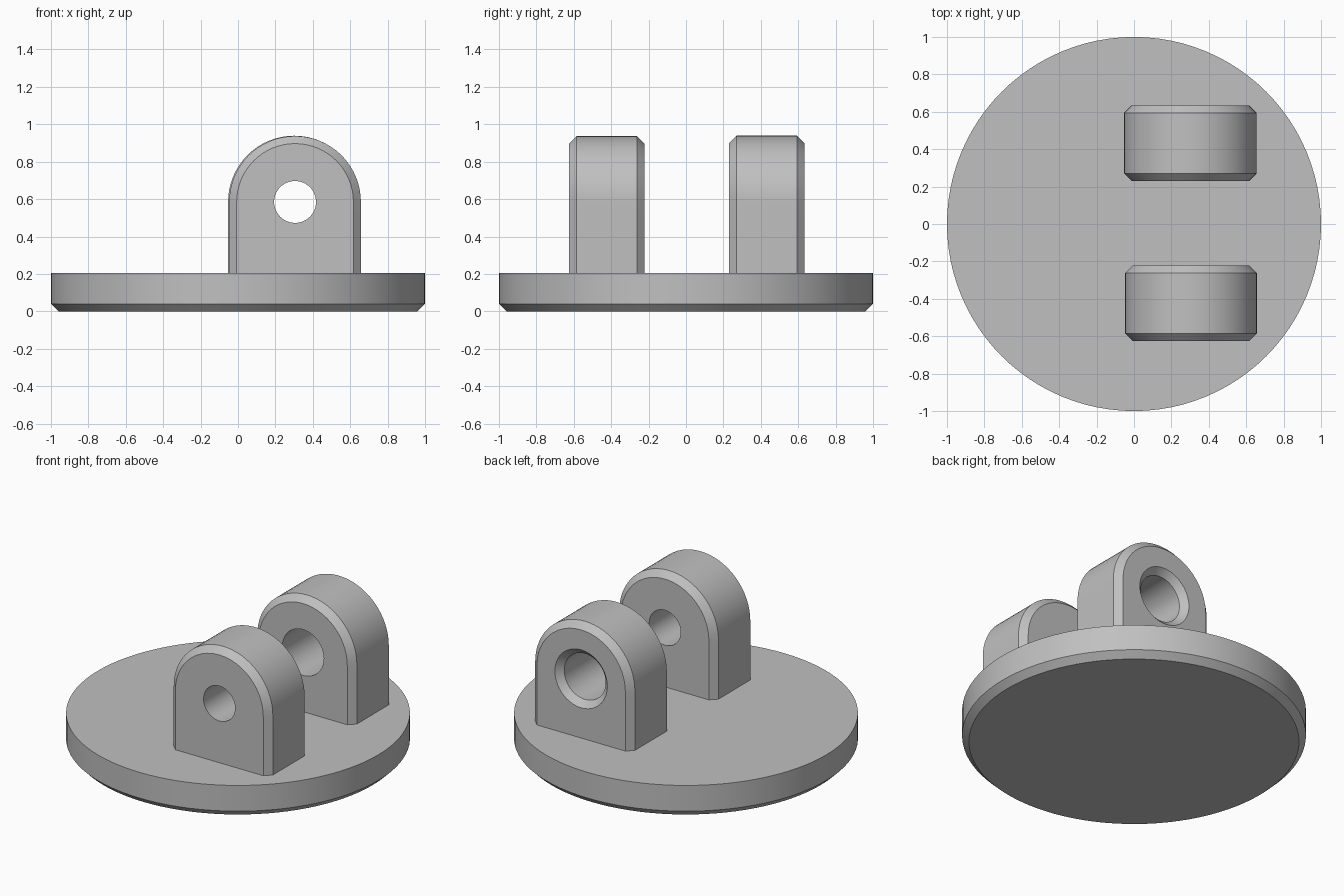
import bpy
import bmesh
from math import sin, cos, pi, radians

if "Cube" in bpy.data.objects:
    bpy.data.objects.remove(bpy.data.objects["Cube"], do_unlink=True)

# Single plain grey finish
GREY = (0.527, 0.527, 0.527, 1)
grey = bpy.data.materials.new("plain grey")
grey.use_nodes = True
grey.diffuse_color = GREY
grey.node_tree.nodes["Principled BSDF"].inputs["Base Color"].default_value = GREY

BASE_TOP = 0.205
CHAMFER = 0.04
ARC = 32          # segments in half a circle


def finish(bm, name):
    bmesh.ops.recalc_face_normals(bm, faces=bm.faces[:])
    mesh = bpy.data.meshes.new(name)
    bm.to_mesh(mesh)
    bm.free()
    mesh.materials.append(grey)
    obj = bpy.data.objects.new(name, mesh)
    bpy.context.collection.objects.link(obj)
    bpy.ops.object.select_all(action="DESELECT")
    obj.select_set(True)
    bpy.context.view_layer.objects.active = obj
    bpy.ops.object.shade_smooth_by_angle(angle=radians(30))
    return obj


def circle(r):
    return [(r * cos(pi * i / ARC), r * sin(pi * i / ARC)) for i in range(2 * ARC)]


def arch(r, drop):
    """Half circle on top of a straight-sided foot, paired with circle()."""
    points = circle(r)[:ARC + 1]
    quarter = ARC // 4
    points += [(-r, -drop * i / quarter) for i in range(1, quarter)]
    points += [(-r + 2 * r * i / (2 * quarter), -drop) for i in range(2 * quarter)]
    points += [(r, -drop + drop * i / quarter) for i in range(quarter)]
    return points


def lug(name, x, y0, y1, radius, hole, mouth):
    """Chamfered arch block; mouth is the hole radius on the back face."""
    z = 0.585
    drop = z - BASE_TOP + 0.005
    inner = radius - CHAMFER
    sections = [
        (arch(inner, drop), y0),
        (arch(radius, drop), y0 + CHAMFER),
        (arch(radius, drop), y1 - CHAMFER),
        (arch(inner, drop), y1),
        (circle(mouth), y1),
    ]
    if mouth > hole:
        sections.append((circle(hole), y1 - (mouth - hole)))
    sections.append((circle(hole), y0))

    bm = bmesh.new()
    rings = [[bm.verts.new((x + px, y, z + pz)) for px, pz in pts]
             for pts, y in sections]
    count = 2 * ARC
    for a, b in zip(rings, rings[1:] + rings[:1]):
        for i in range(count):
            j = (i + 1) % count
            bm.faces.new((a[i], a[j], b[j], b[i]))
    return finish(bm, name)


# Round base plate with a chamfered lower rim
bm = bmesh.new()
bmesh.ops.create_cone(bm, cap_ends=True, segments=96, radius1=1, radius2=1, depth=BASE_TOP)
bmesh.ops.translate(bm, verts=bm.verts[:], vec=(0, 0, BASE_TOP / 2))
rim = [e for e in bm.edges if all(v.co.z < 0.01 for v in e.verts)]
bmesh.ops.bevel(bm, geom=rim, offset=CHAMFER, segments=1, affect="EDGES")
finish(bm, "base_plate")

# Two lugs: small plain hole in front, larger countersunk hole behind
lug("front_lug", 0.305, -0.625, -0.222, 0.352, 0.112, 0.112)
lug("back_lug", 0.301, 0.23, 0.634, 0.354, 0.147, 0.186)
